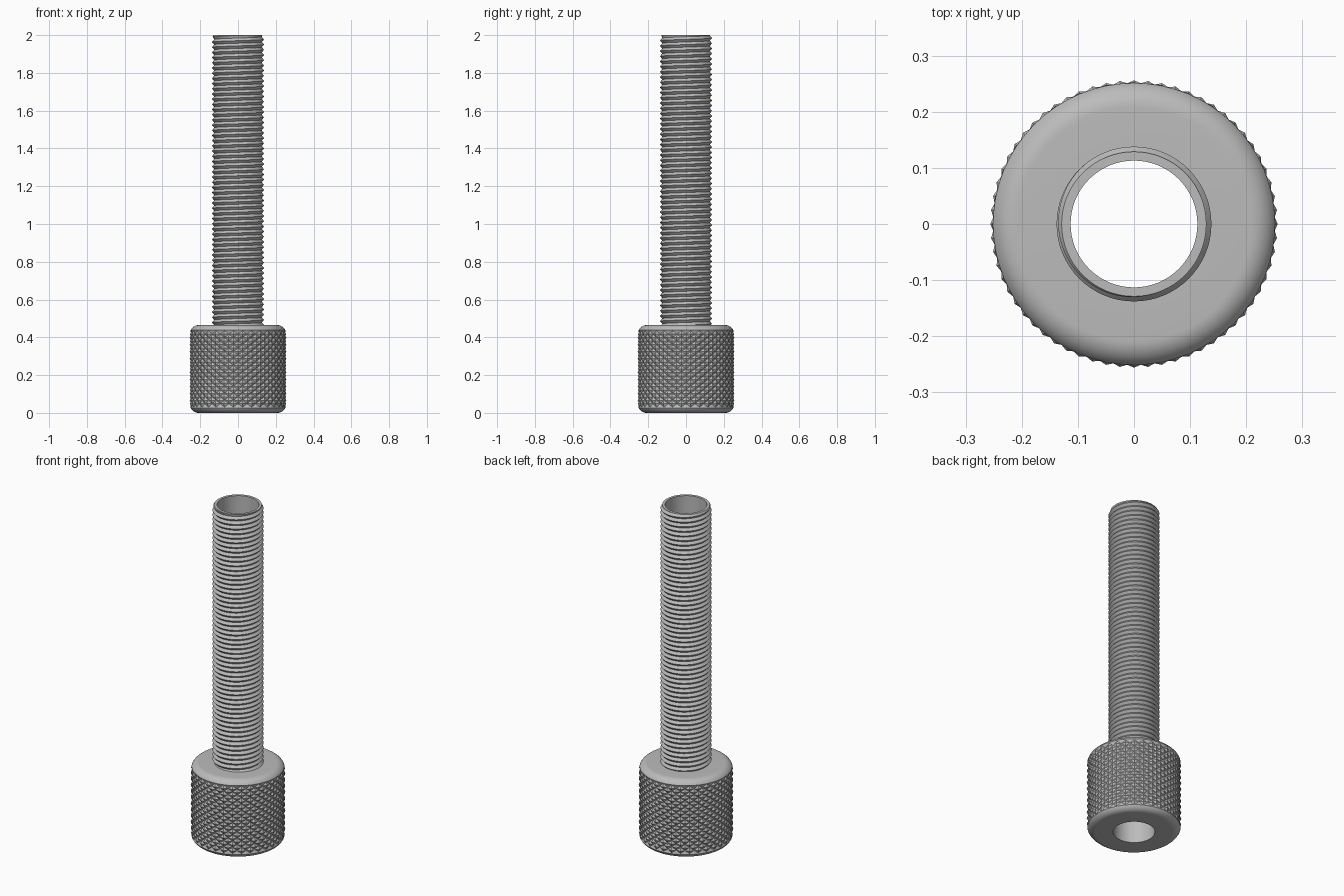
import bpy, bmesh
from math import sin, cos, pi, radians, sqrt

cube = bpy.data.objects.get("Cube")
if cube:
    bpy.data.objects.remove(cube)

SEGS = 64            # columns around; also two per knurl diamond
BORE = 0.113
HEAD_R, HEAD_H, ROUND = 0.256, 0.465, 0.048
KNURL_DEPTH, KNURL_ROWS, KNURL_LOW, KNURL_HIGH = 0.009, 22, 0.03, 0.435
ROOT, CREST, PITCH, TOP = 0.126, 0.138, 0.0275, 2.0

steel = bpy.data.materials.new("grey_steel")
steel.use_nodes = True
grey = (0.5, 0.5, 0.5, 1)
steel.diffuse_color = grey
steel.node_tree.nodes["Principled BSDF"].inputs["Base Color"].default_value = grey


def wrapped_grid(name, rows, point, smooth_angle, sharp_diagonals=None):
    """Wrap a grid round the z axis; point(row, column) gives radius and height."""
    bm = bmesh.new()
    grid = []
    for k in range(rows):
        ring = []
        for i in range(SEGS + 1):
            r, z = point(k, i)
            a = 2 * pi * i / SEGS
            ring.append(bm.verts.new((r * cos(a), r * sin(a), z)))
        grid.append(ring)
    for k in range(rows - 1):
        for i in range(SEGS):
            a, b = grid[k][i], grid[k][i + 1]
            c, d = grid[k + 1][i + 1], grid[k + 1][i]
            if sharp_diagonals and sharp_diagonals(k):
                # split each cell along the groove line
                tris = [(a, b, d), (b, c, d)] if (i + k) % 2 == 0 else [(a, b, c), (a, c, d)]
                for t in tris:
                    bm.faces.new(t)
            else:
                bm.faces.new((a, b, c, d))
    bmesh.ops.remove_doubles(bm, verts=bm.verts, dist=0.00005)
    bmesh.ops.dissolve_degenerate(bm, edges=bm.edges, dist=0.00005)
    mesh = bpy.data.meshes.new(name)
    bm.to_mesh(mesh)
    bm.free()
    obj = bpy.data.objects.new(name, mesh)
    bpy.context.collection.objects.link(obj)
    mesh.materials.append(steel)
    bpy.ops.object.select_all(action='DESELECT')
    obj.select_set(True)
    bpy.context.view_layer.objects.active = obj
    bpy.ops.object.shade_smooth_by_angle(angle=radians(smooth_angle))
    return obj


def head_radius(z):
    """Cylinder radius with rounded rims."""
    over = max(ROUND - z, z - (HEAD_H - ROUND), 0)
    return HEAD_R - ROUND + sqrt(max(ROUND ** 2 - over ** 2, 0))


# Knurled head: flat underside, rounded rim, diamond band, rounded rim, flat top
rim = [ROUND * (1 - cos(radians(t))) for t in range(0, 68, 8)]
bottom = [(BORE, 0)] + [(head_radius(z), z) for z in rim]
top = [(r, HEAD_H - z) for r, z in reversed(bottom)]
first = len(bottom)
band_end = first + KNURL_ROWS


def head_point(k, i):
    if k < first:
        return bottom[k]
    if k > band_end:
        return top[k - band_end - 1]
    z = KNURL_LOW + (KNURL_HIGH - KNURL_LOW) * (k - first) / KNURL_ROWS
    low = (i + k) % 2 == 1
    return min(head_radius(z), HEAD_R - (KNURL_DEPTH if low else 0)), z


wrapped_grid("knurled_head", band_end + 1 + len(top), head_point, 25,
             lambda k: first <= k < band_end)

# Threaded shaft: a single right-hand helix trimmed at the top
THREAD_START = HEAD_H - 2.5 * PITCH
thread_rows = 2 * int((TOP - THREAD_START) / PITCH + 3)


def thread_point(k, i):
    z = THREAD_START + PITCH * (k / 2 + i / SEGS - 1)
    if z >= TOP:
        return ROOT + 0.003, TOP
    r = CREST if k % 2 else ROOT
    return min(r, ROOT + 0.003 + (TOP - z) * 0.7), z


wrapped_grid("threaded_shaft", thread_rows, thread_point, 25)

# Through bore with the flat ring at the shaft's end
tube = [(ROOT + 0.003, TOP), (BORE, TOP), (BORE, 0)]
wrapped_grid("bore_and_end_ring", len(tube), lambda k, i: tube[k], 30)
